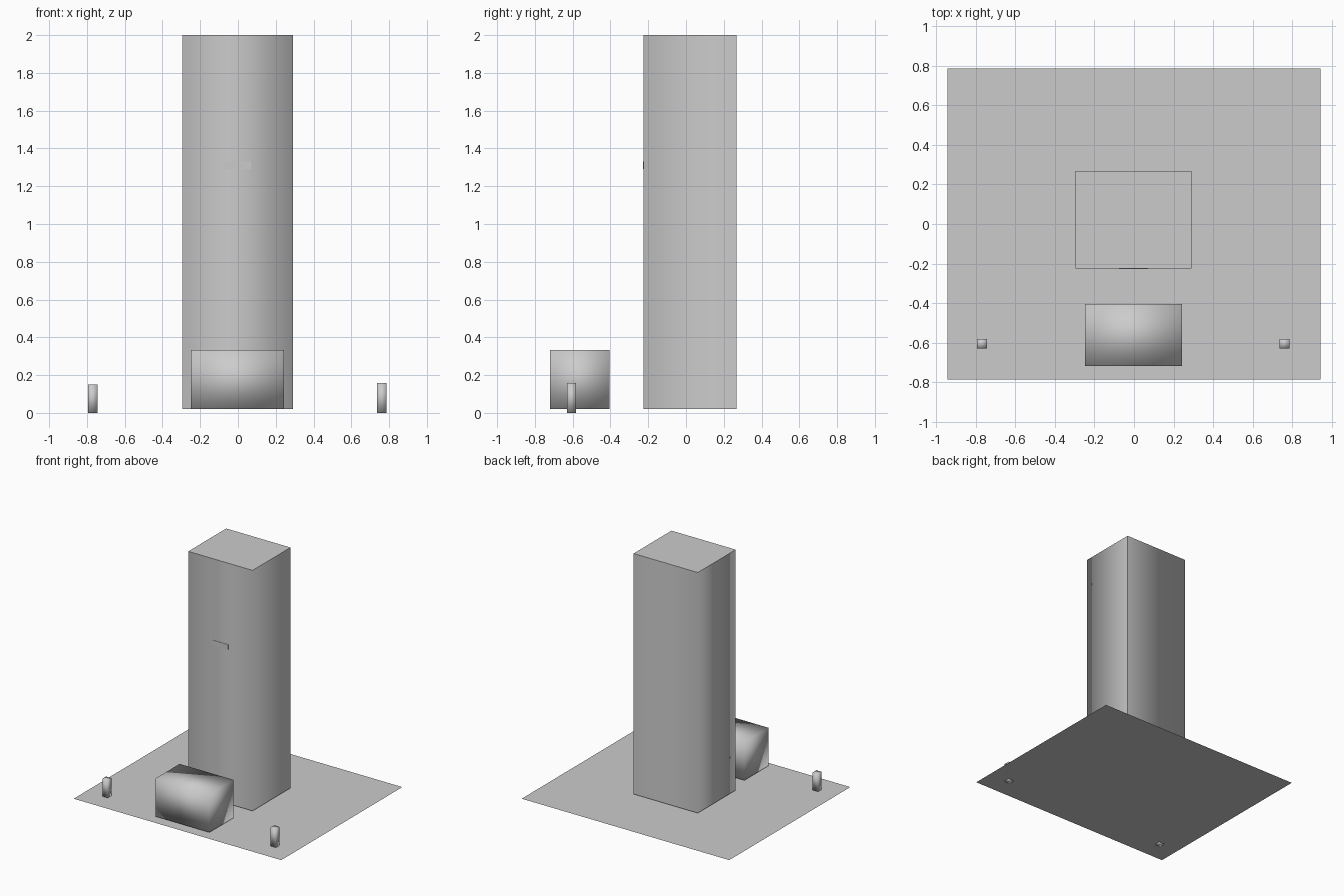
import bpy, bmesh

if "Cube" in bpy.data.objects:
    bpy.data.objects.remove(bpy.data.objects["Cube"])

grey = bpy.data.materials.new("light_grey")
grey.diffuse_color = (0.6, 0.6, 0.6, 1)
grey.use_nodes = True
grey.node_tree.nodes["Principled BSDF"].inputs["Base Color"].default_value = grey.diffuse_color


def finish(name, bm, smooth):
    for f in bm.faces:
        f.smooth = smooth
    me = bpy.data.meshes.new(name)
    bm.to_mesh(me)
    bm.free()
    me.materials.append(grey)
    ob = bpy.data.objects.new(name, me)
    bpy.context.collection.objects.link(ob)
    return ob


def box(name, lo, hi, smooth=True, sharp=None):
    """Box between two corners; sharp(edge) picks the hard edges."""
    bm = bmesh.new()
    bmesh.ops.create_cube(bm, size=1)
    for v in bm.verts:
        v.co = [lo[i] if v.co[i] < 0 else hi[i] for i in range(3)]
    if sharp:
        for e in bm.edges:
            e.smooth = not sharp(e)
    return finish(name, bm, smooth)


# Flat plaza sheet
bm = bmesh.new()
bmesh.ops.create_grid(bm, x_segments=1, y_segments=1, size=1)
for v in bm.verts:
    v.co = (0.945 * v.co.x, 0.787 * v.co.y, 0.005)
finish("plaza", bm, False)


# Tower: walls shade smoothly round the corners, hard roof, base and back right seam
def tower_sharp(e):
    a, b = (v.co for v in e.verts)
    seam = min(a.x, b.x) > 0.2 and min(a.y, b.y) > 0.2
    return abs(a.z - b.z) < 0.01 or seam


box("tower", (-0.295, -0.225, 0.02), (0.29, 0.268, 2.0), True, tower_sharp)

# Small plate on the tower front
box("wall_plate", (-0.075, -0.228, 1.29), (0.07, -0.224, 1.33), False)

# Low entrance building
box("entrance_block", (-0.248, -0.72, 0.02), (0.244, -0.405, 0.332))

# Two posts at the front corners
for side, x, top in (("left", -0.77, 0.15), ("right", 0.762, 0.158)):
    box(side + "_post", (x - 0.025, -0.63, 0), (x + 0.025, -0.582, top))
